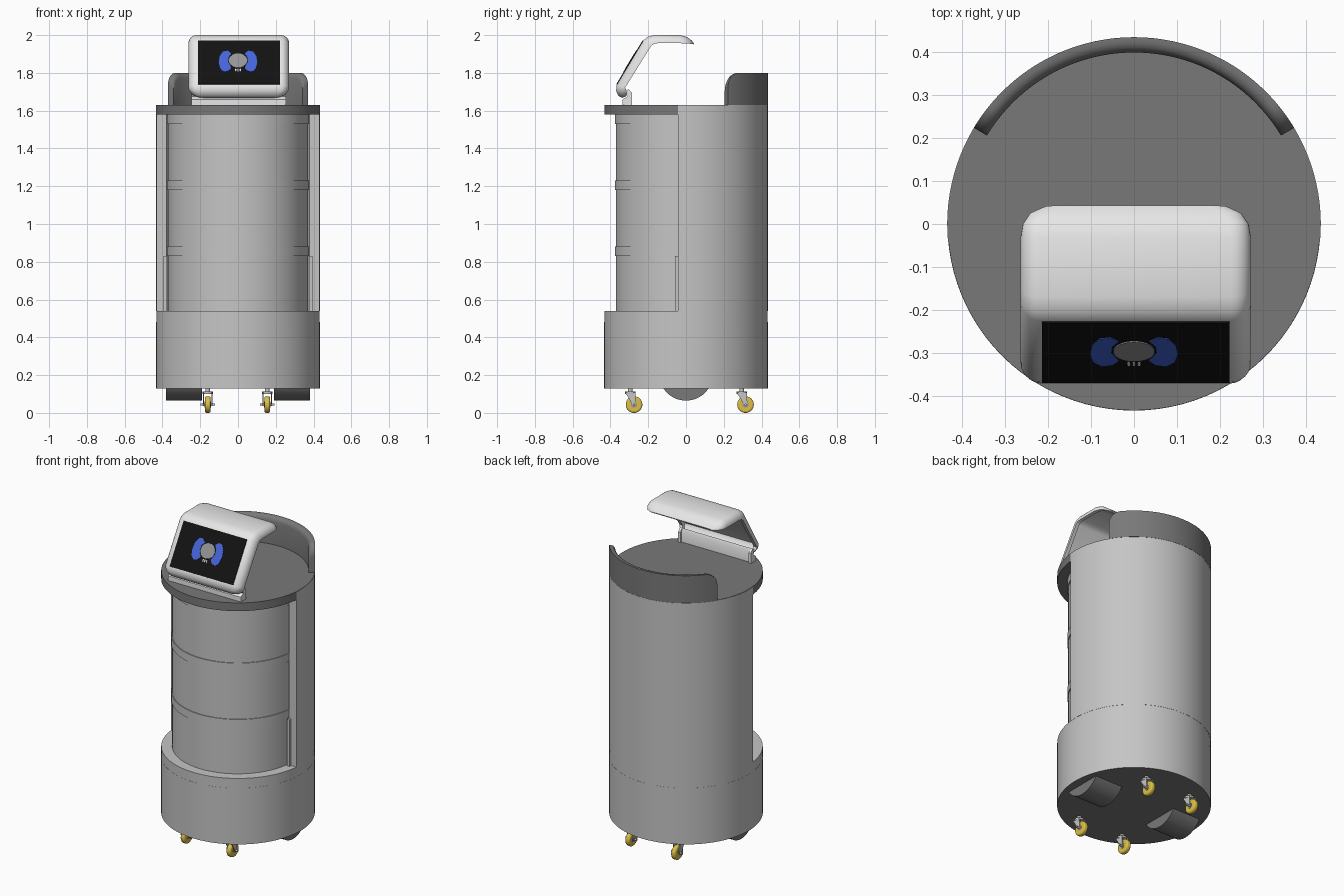
import bpy, bmesh, math
from mathutils import Matrix, Vector

cube = bpy.data.objects.get("Cube")
if cube:
    bpy.data.objects.remove(cube)


def material(name, r, g, b):
    m = bpy.data.materials.new(name)
    m.use_nodes = True
    m.diffuse_color = (r, g, b, 1)
    m.node_tree.nodes["Principled BSDF"].inputs["Base Color"].default_value = (r, g, b, 1)
    return m


BODY = material("light grey", 0.56, 0.56, 0.56)
WHITE = material("off white", 0.8, 0.8, 0.8)
DARK = material("dark grey", 0.19, 0.19, 0.195)
BLACK = material("screen black", 0.006, 0.006, 0.006)
BLUE = material("blue", 0.06, 0.13, 0.7)
GREY = material("mid grey", 0.3, 0.3, 0.3)
YELLOW = material("yellow", 0.72, 0.52, 0.06)


def finish(name, bm, *mats, angle=35):
    bmesh.ops.recalc_face_normals(bm, faces=bm.faces)
    me = bpy.data.meshes.new(name)
    bm.to_mesh(me)
    bm.free()
    for m in mats:
        me.materials.append(m)
    me.shade_smooth()
    me.set_sharp_from_angle(angle=math.radians(angle))
    ob = bpy.data.objects.new(name, me)
    bpy.context.collection.objects.link(ob)
    return ob


def cylinder(name, mat, r, length, centre, axis="Z", seg=96):
    bm = bmesh.new()
    turn = Matrix.Rotation(math.pi / 2, 4, "Y") if axis == "X" else Matrix()
    bmesh.ops.create_cone(bm, cap_ends=True, segments=seg, radius1=r, radius2=r, depth=length,
                          matrix=Matrix.Translation(centre) @ turn)
    return finish(name, bm, mat)


def disc(name, mat, r, z0, z1):
    return cylinder(name, mat, r, z1 - z0, (0, 0, (z0 + z1) / 2))


def box(name, mat, x0, x1, y0, y1, z0, z1):
    bm = bmesh.new()
    place = Matrix.Translation(((x0 + x1) / 2, (y0 + y1) / 2, (z0 + z1) / 2))
    bmesh.ops.create_cube(bm, size=1, matrix=place @ Matrix.Diagonal((x1 - x0, y1 - y0, z1 - z0, 1)))
    return finish(name, bm, mat)


def loft(name, mat, rings, angle=35):
    """Skin closed rings of points and cap both ends."""
    bm = bmesh.new()
    rows = [[bm.verts.new(p) for p in ring] for ring in rings]
    for a, b in zip(rows, rows[1:]):
        for i in range(len(a)):
            j = (i + 1) % len(a)
            bm.faces.new((a[i], a[j], b[j], b[i]))
    bm.faces.new(rows[0])
    bm.faces.new(rows[-1])
    return finish(name, bm, mat, angle=angle)


def extrude_x(name, mat, outline, x0, x1):
    return loft(name, mat, [[(x, y, z) for y, z in outline] for x in (x0, x1)])


# Round base with a dark underside, and the collar above it
base = disc("base", BODY, 0.433, 0.13, 0.48)
base.data.materials.append(DARK)
for p in base.data.polygons:
    p.material_index = int(p.normal.z < -0.9)
disc("base_collar", BODY, 0.4325, 0.48, 0.54)

# Drawer column with its raised grip bands
disc("drawer_column", BODY, 0.371, 0.54, 1.58)
for i, z in enumerate((0.83, 1.18, 1.53)):
    disc(f"grip_band_{i + 1}", BODY, 0.376, z, z + 0.05)

# Rear shell wrapping the back half, cut flat at the front
R_IN, R_OUT, CUT = 0.382, 0.4335, -0.042
rings = []
for i in range(65):
    t = i / 64
    ring = []
    for r, z in ((R_IN, 0.54), (R_OUT, 0.54), (R_OUT, 1.629), (R_IN, 1.629)):
        start = math.asin(CUT / r)
        a = start + t * (math.pi - 2 * start)
        ring.append((r * math.cos(a), r * math.sin(a), z))
    rings.append(ring)
loft("rear_shell", BODY, rings)
for side, s in (("left", 1), ("right", -1)):
    xs = sorted((s * 0.376, s * 0.395))
    box(f"{side}_lower_strip", BODY, *xs, -0.058, -0.04, 0.54, 0.83)

# Table top
disc("table_top", DARK, 0.4325, 1.58, 1.631)

# Curved back guard with rounded upper corners and rolled inner edge
rings = []
SPAN, CORNER, STEPS = math.radians(59), 0.07, 72
for i in range(STEPS + 1):
    u = -math.cos(math.pi * i / STEPS)      # more steps near the ends
    a = math.pi / 2 + SPAN * u
    d = min(CORNER, SPAN * (1 - abs(u)) * R_OUT)
    h = 1.80 - CORNER + math.sqrt(max(0, CORNER ** 2 - (CORNER - d) ** 2))
    section = [(0.398, 1.63), (0.398, h - 0.028), (0.402, h - 0.014),
               (0.41, h - 0.004), (0.422, h), (R_OUT, h), (R_OUT, 1.63)]
    rings.append([(r * math.cos(a), r * math.sin(a), z) for r, z in section])
loft("back_guard", DARK, rings)

# Folded display housing: stations of outer y, z, inner y, z, half width, recess depth
XC = 0.004
stations = [
    (-0.338, 1.668, -0.318, 1.676, 0.225, 0),
    (-0.358, 1.678, -0.312, 1.690, 0.250, 0),
    (-0.370, 1.705, -0.318, 1.712, 0.265, 0.4),
    (-0.367, 1.735, -0.322, 1.722, 0.267, 0.5),
    (-0.225, 1.972, -0.185, 1.942, 0.267, 0.5),
    (-0.205, 1.990, -0.170, 1.953, 0.267, 0.5),
    (-0.170, 2.000, -0.150, 1.957, 0.267, 0.5),
    (-0.030, 2.000, -0.030, 1.957, 0.267, 0.5),
    (0.005, 1.990, 0.000, 1.956, 0.262, 0.3),
    (0.028, 1.973, 0.025, 1.954, 0.245, 0),
    (0.043, 1.957, 0.040, 1.951, 0.212, 0),
]
rings = []
for oy, oz, iy, iz, w, recess in stations:
    arc = [(w - 0.045 * (1 - math.cos(a)), math.sin(a))
           for a in (math.pi / 2 * k / 6 for k in range(7))]
    lip = w - 0.022
    section = arc + [(-x, f) for x, f in reversed(arc)]
    section += [(-lip, 0), (-lip, recess), (lip, recess), (lip, 0)]
    rings.append([(XC + x, iy + (oy - iy) * f, iz + (oz - iz) * f) for x, f in section])
loft("display_housing", WHITE, rings, angle=45)

# Stand foot: notched bracket across the housing, with end cheeks
foot = [(-0.335, 1.63), (-0.285, 1.63), (-0.285, 1.695), (-0.305, 1.715),
        (-0.325, 1.70), (-0.31, 1.675), (-0.335, 1.66)]
extrude_x("display_foot", WHITE, [(y - 0.012 * (y > -0.3), z) for y, z in foot], XC - 0.235, XC + 0.235)
for side, s in (("left", 1), ("right", -1)):
    xs = sorted((XC + s * 0.235, XC + s * 0.25))
    extrude_x(f"{side}_foot_cheek", WHITE, foot, *xs)

# Screen and its painted shapes, laid on the sloping face
low, high = Vector((0, -0.367, 1.735)), Vector((0, -0.225, 1.972))
up = (high - low).normalized()
out = Vector((0, -up.z, up.y))


def plate(name, mat, outline, lift):
    """Thin plate from x, z pairs seen from the front."""
    rings = []
    for depth in (0, lift):
        rings.append([low + up * ((z - low.z) / up.z) + out * depth + Vector((x, 0, 0))
                      for x, z in outline])
    return loft(name, mat, rings)


def ellipse(cx, cz, rx, rz, n=28):
    return [(cx + rx * math.cos(math.tau * k / n), cz + rz * math.sin(math.tau * k / n))
            for k in range(n)]


plate("screen", BLACK, [(-0.213, 1.738), (0.222, 1.738), (0.222, 1.97), (-0.213, 1.97)], 0.004)
wing = [(0.035, 1.90), (0.055, 1.915), (0.08, 1.91), (0.097, 1.885), (0.102, 1.85),
        (0.095, 1.82), (0.075, 1.803), (0.05, 1.808), (0.035, 1.825), (0.052, 1.855), (0.05, 1.88)]
for side, s in (("left", 1), ("right", -1)):
    plate(f"{side}_screen_crescent", BLUE, [(s * x, z) for x, z in wing], 0.006)
plate("screen_oval", GREY, ellipse(0, 1.862, 0.048, 0.038), 0.007)
for i, x in enumerate((-0.012, 0, 0.012)):
    plate(f"screen_dash_{i + 1}", WHITE, ellipse(x, 1.812, 0.004, 0.008, 8), 0.006)

# Drive drums half sunk in the base
for side, s in (("left", 1), ("right", -1)):
    cylinder(f"{side}_drive_drum", DARK, 0.143, 0.19, (s * 0.285, 0, 0.208), "X", 64)

# Four trailing casters
for end, y in (("front", -0.295), ("back", 0.295)):
    for side, x in (("left", 0.155), ("right", -0.16)):
        tag = f"{end}_{side}_caster"
        hub = (x, y + 0.02, 0.044)
        cylinder(f"{tag}_stem", BODY, 0.012, 0.03, (x, y, 0.12), seg=16)
        cylinder(f"{tag}_swivel", BODY, 0.027, 0.012, (x, y, 0.107), seg=24)
        wheel = cylinder(f"{tag}_wheel", YELLOW, 0.044, 0.03, hub, "X", 32)
        bevel = wheel.modifiers.new("rounded_tread", "BEVEL")
        bevel.width, bevel.segments = 0.009, 3
        cylinder(f"{tag}_hub", GREY, 0.016, 0.034, hub, "X", 20)
        cylinder(f"{tag}_axle", BODY, 0.006, 0.075, hub, "X", 12)
        arm = [(y - 0.027, 0.107), (y + 0.027, 0.107), (y + 0.03, 0.05),
               (y + 0.02, 0.036), (y + 0.01, 0.044), (y - 0.012, 0.085)]
        for s in (-1, 1):
            xs = sorted((x + s * 0.019, x + s * 0.024))
            extrude_x(f"{tag}_fork_{'left' if s > 0 else 'right'}", BODY, arm, *xs)
